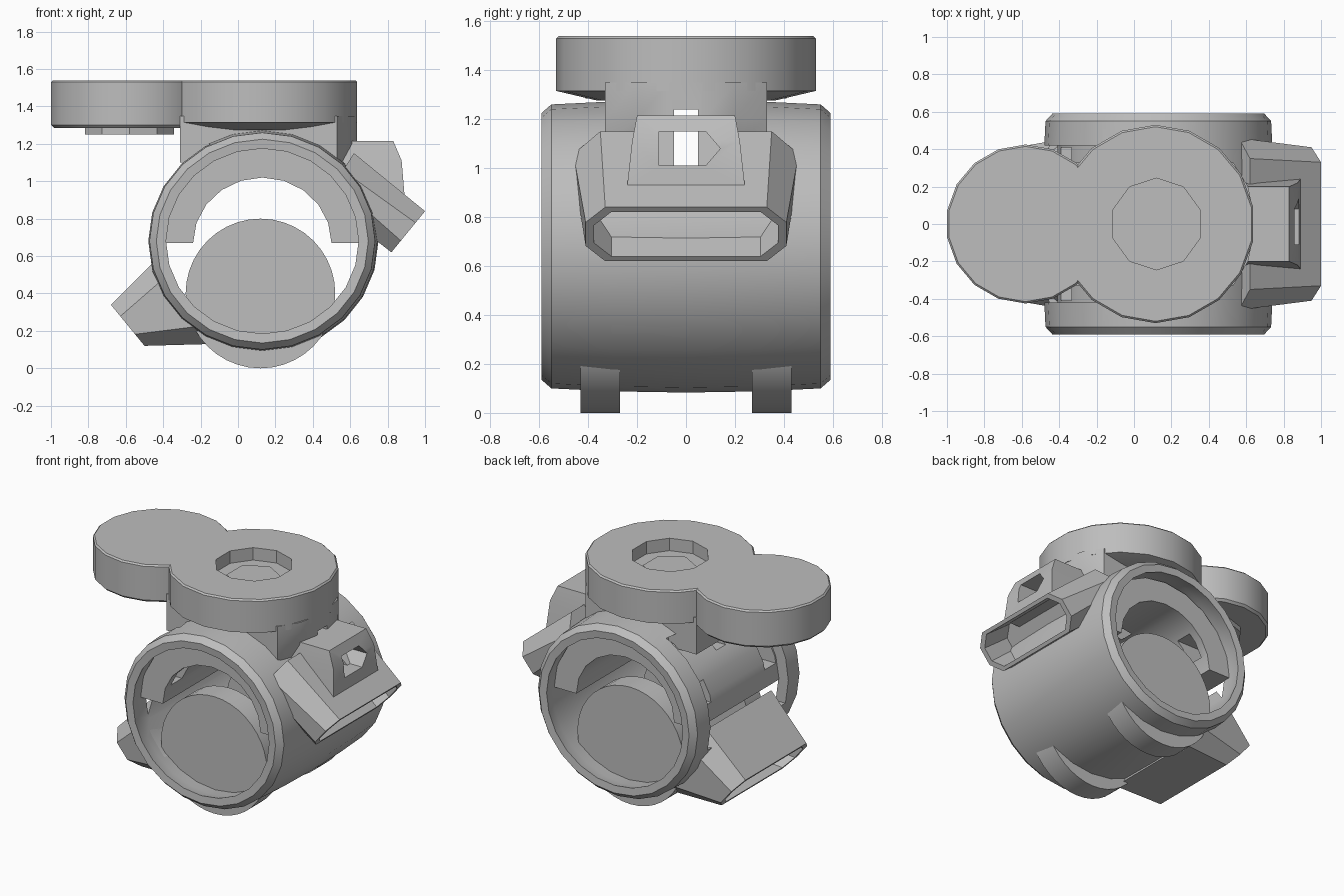
import bpy, bmesh, math
from mathutils import Vector

cube = bpy.data.objects.get("Cube")
if cube:
    bpy.data.objects.remove(cube, do_unlink=True)

grey = bpy.data.materials.new("plain_grey")
grey.use_nodes = True
GREY = (0.51, 0.51, 0.51, 1)
grey.diffuse_color = GREY
grey.node_tree.nodes["Principled BSDF"].inputs["Base Color"].default_value = GREY

CX, CZ = 0.13, 0.68      # barrel axis


def loft(name, rings, wrap=False):
    """Skin a list of point loops, capped or wrapped into a closed ring."""
    bm = bmesh.new()
    loops = [[bm.verts.new(p) for p in r] for r in rings]
    n = len(loops[0])
    pairs = list(zip(loops, loops[1:])) + ([(loops[-1], loops[0])] if wrap else [])
    for a, b in pairs:
        for i in range(n):
            j = (i + 1) % n
            bm.faces.new((a[i], a[j], b[j], b[i]))
    if not wrap:
        bm.faces.new(loops[0])
        bm.faces.new(loops[-1])
    bmesh.ops.recalc_face_normals(bm, faces=bm.faces)
    mesh = bpy.data.meshes.new(name)
    bm.to_mesh(mesh)
    bm.free()
    ob = bpy.data.objects.new(name, mesh)
    bpy.context.collection.objects.link(ob)
    mesh.materials.append(grey)
    return ob


def circle_y(r, y, n=24, cx=CX, cz=CZ, sx=1.04):
    return [(cx + sx * r * math.cos(t), y, cz + r * math.sin(t))
            for t in (math.tau * i / n for i in range(n))]


def circle_z(r, z, cx, n=18):
    return [(cx + r * math.cos(t), r * math.sin(t), z)
            for t in (math.tau * (i + 0.5) / n for i in range(n))]


def prism_y(name, pts, y0, y1):
    return loft(name, [[(x, y, z) for x, z in pts] for y in (y0, y1)])


def box(name, x0, x1, y0, y1, z0, z1):
    return prism_y(name, [(x0, z0), (x1, z0), (x1, z1), (x0, z1)], y0, y1)


def cut(ob, tool, op="DIFFERENCE"):
    mod = ob.modifiers.new("cut", "BOOLEAN")
    mod.operation, mod.object, mod.solver = op, tool, "EXACT"
    bpy.context.view_layer.objects.active = ob
    bpy.ops.object.modifier_apply(modifier=mod.name)
    bpy.data.objects.remove(tool, do_unlink=True)


def sight_slot():
    return box("slot_cutter", -1.2, 1.2, -0.05, 0.05, 1.01, 1.24)


def bore():
    return loft("bore_cutter", [circle_y(0.515, y) for y in (-0.7, 0.7)])


# Barrel shell with open lipped ends and a side window
profile = [(0.515, -0.5), (0.495, -0.585), (0.545, -0.59), (0.58, -0.55), (0.592, -0.3),
           (0.597, 0), (0.592, 0.3), (0.58, 0.55), (0.545, 0.59), (0.495, 0.585), (0.515, 0.5)]
barrel = loft("barrel_shell", [circle_y(r, y) for r, y in profile], wrap=True)
cut(barrel, box("window_cutter", -0.8, -0.1, -0.42, 0.42, 0.52, 1.2))
cut(barrel, sight_slot())

# Arched inner sleeve with two small side windows
steps = [math.pi * i / 10 for i in range(11)]
arch = [(CX + 0.54 * math.cos(t), 0.67 + 0.51 * math.sin(t)) for t in steps]
arch += [(CX + 0.37 * math.cos(t), 0.67 + 0.35 * math.sin(t)) for t in reversed(steps)]
sleeve = prism_y("inner_sleeve", arch, -0.47, 0.47)
for s in (-1, 1):
    cut(sleeve, box("hole_cutter", -0.6, 0, s * 0.35 - 0.06, s * 0.35 + 0.06, 0.78, 0.92))
cut(sleeve, sight_slot())

# Round feet discs
for name, s in (("front_disc", -1), ("back_disc", 1)):
    loft(name, [circle_y(0.4, s * y, 40, 0.12, 0.4, 1) for y in (0.27, 0.43)])


# Slotted pods on both sides, each given by its mouth edge and root edge
def pod(name, mouth, root):
    def octagon(lo, hi, hy, inset=0.0, ch=0.08):
        lo, hi = Vector((lo[0], 0, lo[1])), Vector((hi[0], 0, hi[1]))
        mid, e = (lo + hi) / 2, (hi - lo).normalized()
        he = (hi - lo).length / 2 - inset
        quarter = [(hy, he - ch), (hy - ch, he)]
        pts = quarter + [(-a, b) for a, b in reversed(quarter)]
        pts += [(-a, -b) for a, b in pts]
        return [mid + Vector((0, a, 0)) + e * b for a, b in pts]

    body = loft(name, [octagon(*mouth, 0.41), octagon(*root, 0.46, 0, 0.11)])
    shaft = [octagon(*mouth, 0.375, 0.025, 0.07), octagon(*root, 0.375, 0.04, 0.07)]
    # Extend the slot just past the mouth and stop it partway in
    outer = [a + (a - b) * 0.2 for a, b in zip(*shaft)]
    inner = [a + (b - a) * 0.5 for a, b in zip(*shaft)]
    cut(body, loft("mouth_cutter", [outer, inner]))
    cut(body, bore())
    return body


upper_pod = pod("upper_pod", ((0.82, 0.62), (1.0, 0.84)), ((0.46, 0.9), (0.62, 1.15)))
cut(upper_pod, sight_slot())
pod("lower_pod", ((-0.5, 0.12), (-0.68, 0.34)), ((-0.14, 0.13), (-0.40, 0.62)))

# Raised sight housing on the upper pod
sight = loft("sight_housing", [
    [(0.55, -w, z), (x, -w, z), (x, w, z), (0.55, w, z)]
    for x, w, z in ((0.89, 0.24, 0.93), (0.875, 0.22, 1.11), (0.83, 0.2, 1.215))])
window = [(-0.11, 1.01), (0.08, 1.01), (0.14, 1.08), (0.08, 1.15), (-0.11, 1.15)]
cut(sight, loft("sight_cutter", [[(x, y, z) for y, z in window] for x in (0.4, 1)]))
cut(sight, bore())

# Neck between barrel and cap, following the cap edge on its rounded side
outline = [(-0.31, -0.33), (0.53, -0.33), (0.61, -0.2), (0.637, -0.07),
           (0.637, 0.07), (0.61, 0.2), (0.53, 0.33), (-0.31, 0.33)]
neck = loft("neck", [[(min(x, lim), y, z) for x, y in outline]
                     for z, lim in ((1.1, 0.56), (1.2, 0.637), (1.35, 0.637))])
cut(neck, bore())
cut(neck, sight_slot())

# Cap made of two joined discs with a round socket
cap = loft("top_cap", [circle_z(r, z, 0.115) for r, z in
                       ((0.36, 1.275), (0.53, 1.315), (0.53, 1.53), (0.52, 1.54))])
arm = loft("arm_disc", [circle_z(r, z, -0.58) for r, z in
                        ((0.41, 1.285), (0.425, 1.3), (0.425, 1.53), (0.415, 1.54))])
cut(cap, arm, "UNION")
cut(cap, loft("socket_cutter", [circle_z(0.245, z, 0.12, 10) for z in (1.455, 1.7)]))
loft("socket_button", [circle_z(0.17, z, 0.12, 6) for z in (1.42, 1.462)])
loft("arm_underplate", [circle_z(0.25, z, -0.58, 10) for z in (1.25, 1.3)])

# Smooth shading with sharp edges kept
for ob in bpy.context.collection.objects:
    if ob.type == "MESH" and grey.name in ob.data.materials:
        bpy.ops.object.select_all(action="DESELECT")
        ob.select_set(True)
        bpy.context.view_layer.objects.active = ob
        bpy.ops.object.shade_smooth_by_angle(angle=math.radians(25))
